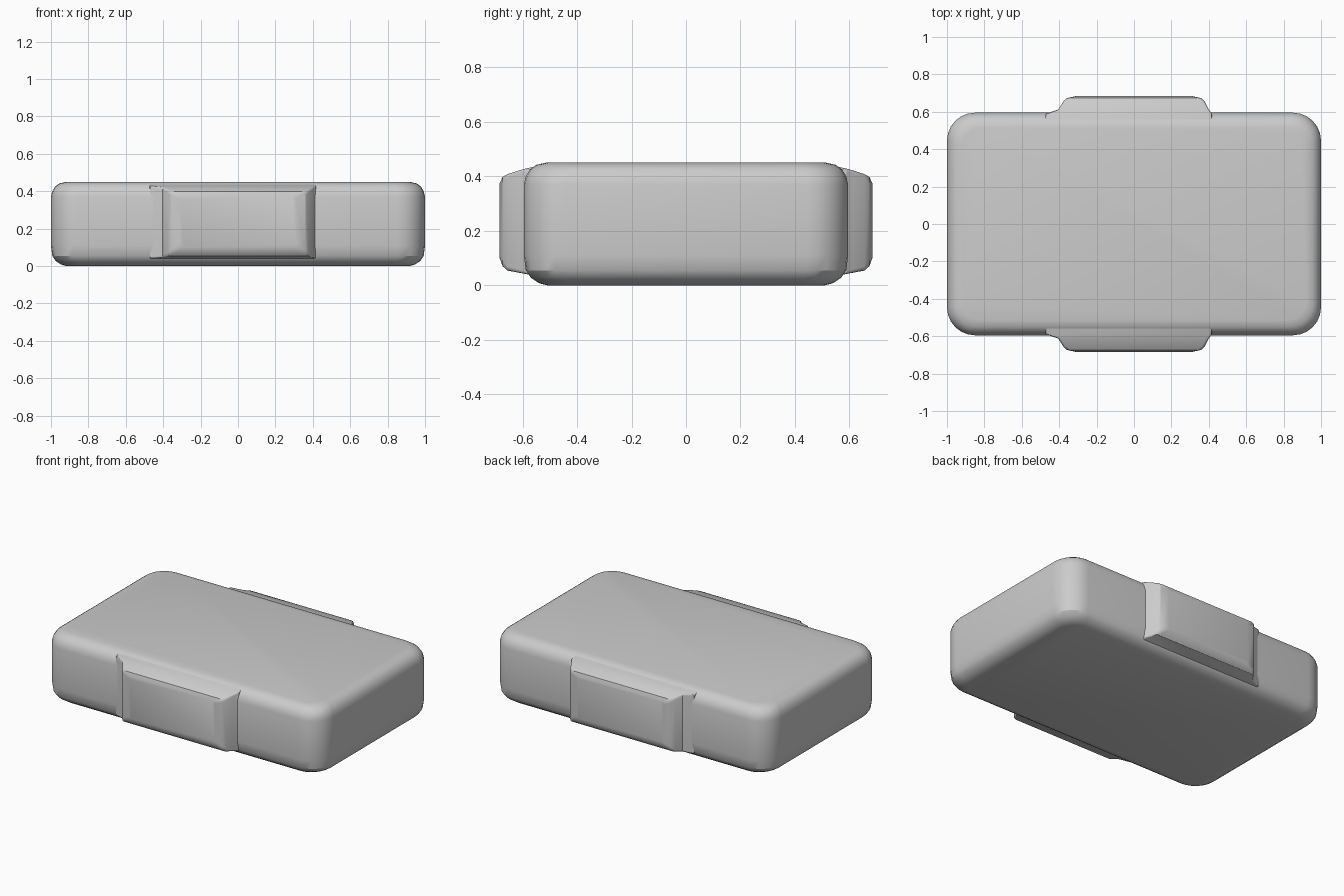
import bpy, bmesh, math

if "Cube" in bpy.data.objects:
    bpy.data.objects.remove(bpy.data.objects["Cube"])


def rounded_rect(x0, x1, v0, v1, r, n):
    """Outline of a rounded rectangle, counter-clockwise."""
    pts = []
    for cx, cv, start in ((x1 - r, v1 - r, 0), (x0 + r, v1 - r, 90),
                          (x0 + r, v0 + r, 180), (x1 - r, v0 + r, 270)):
        for i in range(n + 1):
            a = math.radians(start + 90 * i / n)
            pts.append((cx + r * math.cos(a), cv + r * math.sin(a)))
    return pts


def loft(name, rings):
    """Skin a list of equal-length rings and cap both ends."""
    bm = bmesh.new()
    loops = [[bm.verts.new(p) for p in ring] for ring in rings]
    count = len(loops[0])
    for a, b in zip(loops, loops[1:]):
        for i in range(count):
            j = (i + 1) % count
            bm.faces.new((a[i], a[j], b[j], b[i]))
    bm.faces.new(loops[0])
    bm.faces.new(loops[-1])
    bmesh.ops.recalc_face_normals(bm, faces=bm.faces)
    mesh = bpy.data.meshes.new(name)
    bm.to_mesh(mesh)
    bm.free()
    obj = bpy.data.objects.new(name, mesh)
    bpy.context.collection.objects.link(obj)
    bpy.ops.object.select_all(action='DESELECT')
    obj.select_set(True)
    bpy.context.view_layer.objects.active = obj
    bpy.ops.object.shade_smooth_by_angle(angle=math.radians(28))
    return obj


# Case body: stacked rounded rectangles, (inset, height)
body_profile = [(0.085, 0.0), (0.055, 0.008), (0.025, 0.028), (0.007, 0.055),
                (0.0, 0.11), (0.0, 0.37), (0.007, 0.40), (0.022, 0.425),
                (0.045, 0.442), (0.08, 0.45)]
rings = []
for inset, z in body_profile:
    outline = rounded_rect(-1 + inset, 1 - inset, -0.595 + inset, 0.595 - inset,
                           0.15 - inset * 0.6, 6)
    rings.append([(x, y, z) for x, y in outline])
loft("case_body", rings)

# Raised grip blocks on the front and back: (y, left, right, bottom, top, radius)
grip_profile = [(0.53, -0.48, 0.42, 0.03, 0.442, 0.01),
                (0.59, -0.47, 0.415, 0.042, 0.428, 0.01),
                (0.612, -0.405, 0.40, 0.046, 0.422, 0.012),
                (0.655, -0.378, 0.378, 0.054, 0.408, 0.015),
                (0.673, -0.36, 0.36, 0.07, 0.398, 0.02),
                (0.684, -0.31, 0.31, 0.1, 0.375, 0.02)]
for name, side in (("front_grip", -1), ("back_grip", 1)):
    loft(name, [[(x, side * y, z) for x, z in rounded_rect(l, r, b, t, rad, 3)]
                for y, l, r, b, t, rad in grip_profile])
